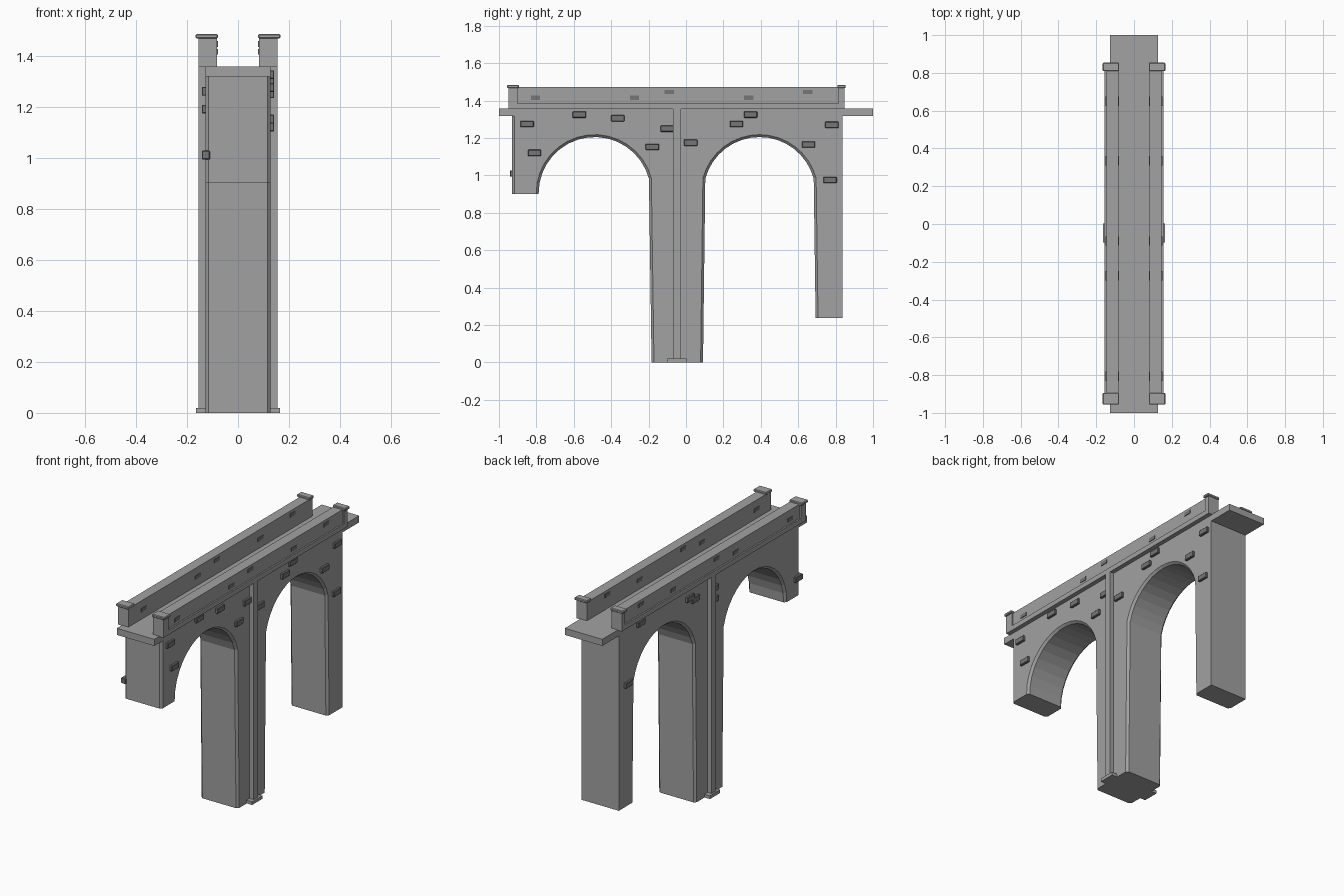
import bpy, bmesh, math

if "Cube" in bpy.data.objects:
    bpy.data.objects.remove(bpy.data.objects["Cube"])


def material(name, level):
    mat = bpy.data.materials.new(name)
    mat.diffuse_color = (level, level, level, 1)
    mat.use_nodes = True
    mat.node_tree.nodes["Principled BSDF"].inputs["Base Color"].default_value = mat.diffuse_color
    return mat


MASONRY = material("masonry_grey", 0.36)
STONE = material("dark_stone", 0.18)


def make_object(name, bm, mat=MASONRY):
    bmesh.ops.recalc_face_normals(bm, faces=bm.faces[:])
    me = bpy.data.meshes.new(name)
    bm.to_mesh(me)
    bm.free()
    me.materials.append(mat)
    ob = bpy.data.objects.new(name, me)
    bpy.context.collection.objects.link(ob)
    return ob


def box(bm, x0, x1, y0, y1, z0, z1, bevel=0):
    geo = bmesh.ops.create_cube(bm, size=1)
    for v in geo['verts']:
        v.co = (x0 if v.co.x < 0 else x1, y0 if v.co.y < 0 else y1, z0 if v.co.z < 0 else z1)
    if bevel:
        edges = list({e for v in geo['verts'] for e in v.link_edges})
        bmesh.ops.bevel(bm, geom=edges, offset=bevel, segments=1, affect='EDGES')


def side_box(bm, side, xa, xb, *rest, bevel=0):
    box(bm, min(side * xa, side * xb), max(side * xa, side * xb), *rest, bevel=bevel)


def arc(cy, cz, r, a0, a1, n=16):
    return [(cy + r * math.cos(math.radians(a0 + (a1 - a0) * i / n)),
             cz + r * math.sin(math.radians(a0 + (a1 - a0) * i / n))) for i in range(n + 1)]


HW = 0.128  # half width of the bridge body

# Arched body: side profile extruded across x, chamfered along the arches
arch_a = arc(-0.488, 0.905, 0.3, 180, 15) + [(-0.184, 0.0)]
arch_b = [(0.091, 0.0)] + arc(0.393, 0.905, 0.3, 165, 15) + [(0.693, 0.237)]
outline = [(-0.93, 0.9), (-0.788, 0.9)] + arch_a[1:] + arch_b
outline += [(0.838, 0.237), (0.838, 1.355), (-0.93, 1.355)]
bm = bmesh.new()
face = bm.faces.new([bm.verts.new((-HW, y, z)) for y, z in outline])
ext = bmesh.ops.extrude_face_region(bm, geom=[face])
bmesh.ops.translate(bm, vec=(2 * HW, 0, 0), verts=[v for v in ext['geom'] if isinstance(v, bmesh.types.BMVert)])


def is_chamfered(e):
    a, b = e.verts[0].co, e.verts[1].co
    if abs(a.x - b.x) > 0.01:
        return False
    front = a.y < -0.92 and b.y < -0.92
    flat = abs(a.z - b.z) < 1e-4 and (a.z < 0.91 or a.z > 1.3)
    back = a.y > 0.83 or b.y > 0.83
    return front or not (flat or back)


bmesh.ops.bevel(bm, geom=[e for e in bm.edges if is_chamfered(e)],
                offset=0.013, segments=1, affect='EDGES')
bmesh.ops.triangulate(bm, faces=[f for f in bm.faces if len(f.verts) > 4])
make_object("arched_body", bm)

# Road slab
bm = bmesh.new()
box(bm, -HW, HW, -1, 1, 1.317, 1.358)
make_object("road_deck", bm)

# Stone positions (y, z)
wall_bricks = [(-0.09, 1.445), (0.65, 1.445), (-0.805, 1.415), (-0.275, 1.415), (0.335, 1.415)]
right_bricks = [(-0.85, 1.275), (-0.57, 1.325), (-0.365, 1.305), (-0.81, 1.12), (-0.18, 1.152),
                (-0.10, 1.25), (0.025, 1.175), (0.27, 1.275), (0.345, 1.325), (0.655, 1.165),
                (0.78, 1.27), (0.77, 0.975)]
left_bricks = [(0.15, 1.29), (0.10, 1.265), (0.63, 1.32), (0.75, 0.99), (-0.905, 1.01),
               (-0.085, 1.26), (-0.085, 1.19)]

for side, label in ((1, "right"), (-1, "left")):
    # Parapet wall on a wider ledge
    bm = bmesh.new()
    side_box(bm, side, 0.083, 0.155, -0.92, 0.83, 1.355, 1.385)
    side_box(bm, side, 0.083, 0.146, -0.92, 0.83, 1.385, 1.472)
    make_object(label + "_parapet", bm)

    # End posts with flared caps
    bm = bmesh.new()
    for y0, y1 in ((-0.95, -0.9), (0.815, 0.848)):
        side_box(bm, side, 0.083, 0.155, y0, y1, 1.355, 1.467)
        side_box(bm, side, 0.079, 0.166, y0 - 0.006, y1 + 0.006, 1.467, 1.484, bevel=0.004)
    make_object(label + "_end_posts", bm)

    # Pilaster with foot on the middle pier
    bm = bmesh.new()
    side_box(bm, side, 0.10, 0.155, -0.07, -0.028, 0.015, 1.357)
    side_box(bm, side, 0.10, 0.165, -0.098, 0.002, 0, 0.02)
    make_object(label + "_pilaster", bm)

    # Protruding stones
    bm = bmesh.new()
    for y, z in (right_bricks if side > 0 else left_bricks):
        side_box(bm, side, 0.11, 0.142, y - 0.036, y + 0.036, z - 0.017, z + 0.017, bevel=0.003)
    for y, z in wall_bricks:
        side_box(bm, side, 0.079, 0.15, y - 0.025, y + 0.025, z - 0.011, z + 0.011)
    make_object(label + "_stones", bm, STONE)
